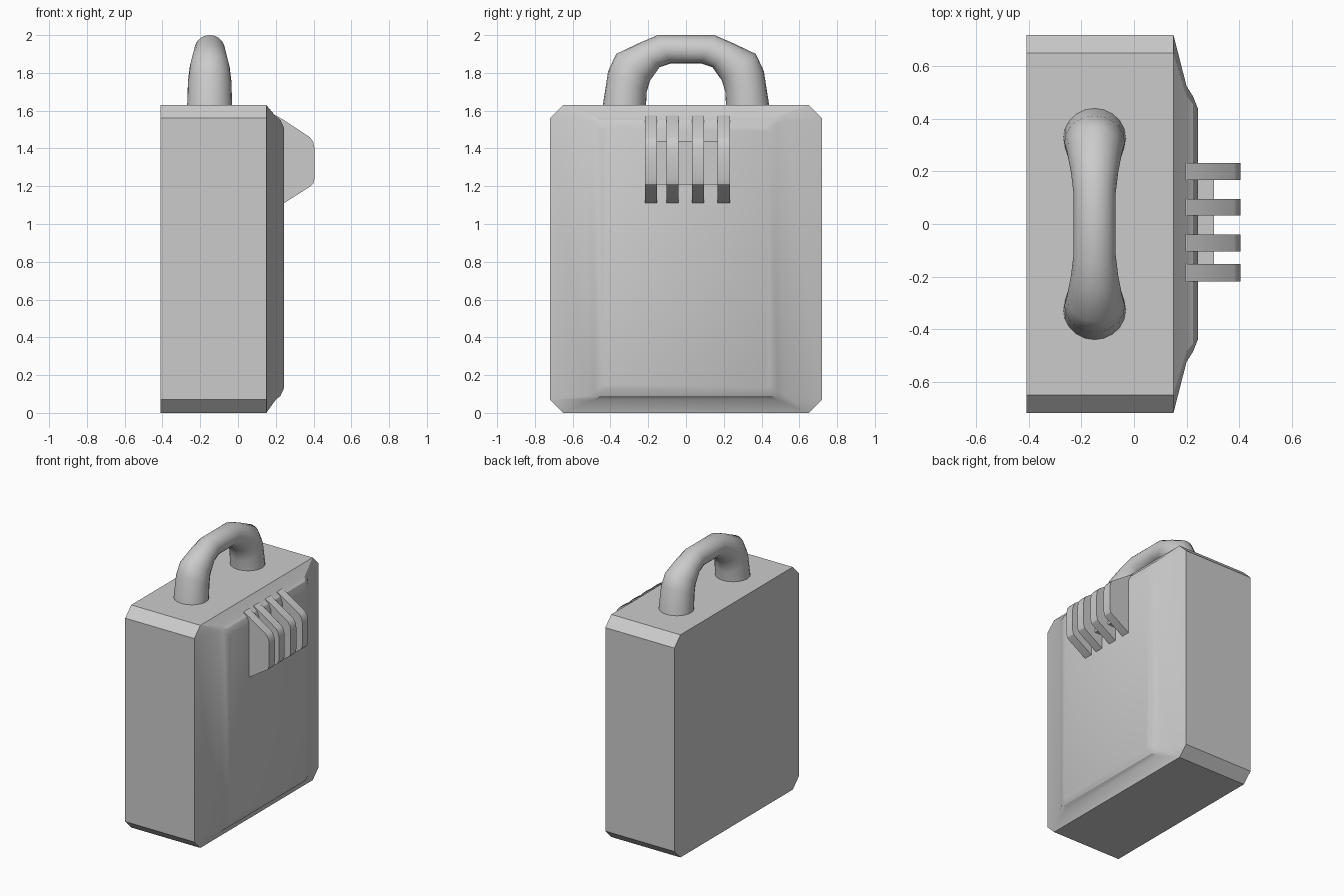
import bpy, bmesh, math

if "Cube" in bpy.data.objects:
    bpy.data.objects.remove(bpy.data.objects["Cube"])


def loft(name, rings, angle=None):
    """Skin a list of equal-length closed rings and cap both ends."""
    bm = bmesh.new()
    vs = [[bm.verts.new(p) for p in r] for r in rings]
    n = len(rings[0])
    for a, b in zip(vs, vs[1:]):
        for i in range(n):
            j = (i + 1) % n
            bm.faces.new((a[i], a[j], b[j], b[i]))
    bm.faces.new(vs[0])
    bm.faces.new(vs[-1])
    bmesh.ops.recalc_face_normals(bm, faces=bm.faces)
    me = bpy.data.meshes.new(name)
    bm.to_mesh(me)
    bm.free()
    ob = bpy.data.objects.new(name, me)
    bpy.context.collection.objects.link(ob)
    if angle:
        bpy.ops.object.select_all(action='DESELECT')
        ob.select_set(True)
        bpy.context.view_layer.objects.active = ob
        bpy.ops.object.shade_smooth_by_angle(angle=math.radians(angle))
    return ob


def octagon(x, hy, z0, z1, cy, cz):
    """Rectangle with cut corners in the YZ plane."""
    return [(x, hy, z0 + cz), (x, hy, z1 - cz), (x, hy - cy, z1), (x, cy - hy, z1),
            (x, -hy, z1 - cz), (x, -hy, z0 + cz), (x, cy - hy, z0), (x, hy - cy, z0)]


# case body with chamfered corners and a raised, stepped face panel
loft("case_body", [
    octagon(-0.41, 0.72, 0, 1.63, 0.07, 0.07),
    octagon(0.15, 0.72, 0, 1.63, 0.07, 0.07),
    octagon(0.20, 0.525, 0.07, 1.57, 0.04, 0.02),
    octagon(0.225, 0.485, 0.09, 1.55, 0.03, 0.02),
    octagon(0.243, 0.44, 0.13, 1.51, 0.02, 0.02),
], 25)

# carry handle: (outer y, z), (inner y, z), half width in x
half = [
    ((0.445, 1.60), (0.213, 1.60), 0.120),
    ((0.412, 1.81), (0.208, 1.70), 0.115),
    ((0.370, 1.90), (0.190, 1.76), 0.106),
    ((0.255, 1.955), (0.140, 1.83), 0.090),
    ((0.150, 2.00), (0.080, 1.85), 0.080),
]
stations = half + [((-o[0], o[1]), (-i[0], i[1]), w) for o, i, w in reversed(half)]
rings = []
for o, i, w in stations:
    ring = []
    for k in range(20):
        a = math.tau * k / 20
        t = (1 + math.cos(a)) / 2
        ring.append((-0.15 + w * math.sin(a),
                     i[0] + (o[0] - i[0]) * t, i[1] + (o[1] - i[1]) * t))
    rings.append(ring)
loft("carry_handle", rings, 50)

# latch fins
fin = [(0.19, 1.11), (0.243, 1.11), (0.385, 1.20), (0.398, 1.213), (0.405, 1.24),
       (0.405, 1.40), (0.398, 1.435), (0.38, 1.46), (0.243, 1.55), (0.20, 1.575), (0.19, 1.575)]
for k, (y0, y1) in enumerate([(-0.218, -0.153), (-0.104, -0.04), (0.032, 0.096), (0.168, 0.232)]):
    loft(f"latch_fin_{k + 1}", [[(x, y, z) for x, z in fin] for y in (y0, y1)], 30)

# latch core joining the fins
core = [(0.20, 1.21), (0.305, 1.21), (0.305, 1.44), (0.20, 1.44)]
loft("latch_core", [[(x, y, z) for x, z in core] for y in (-0.16, 0.175)])
